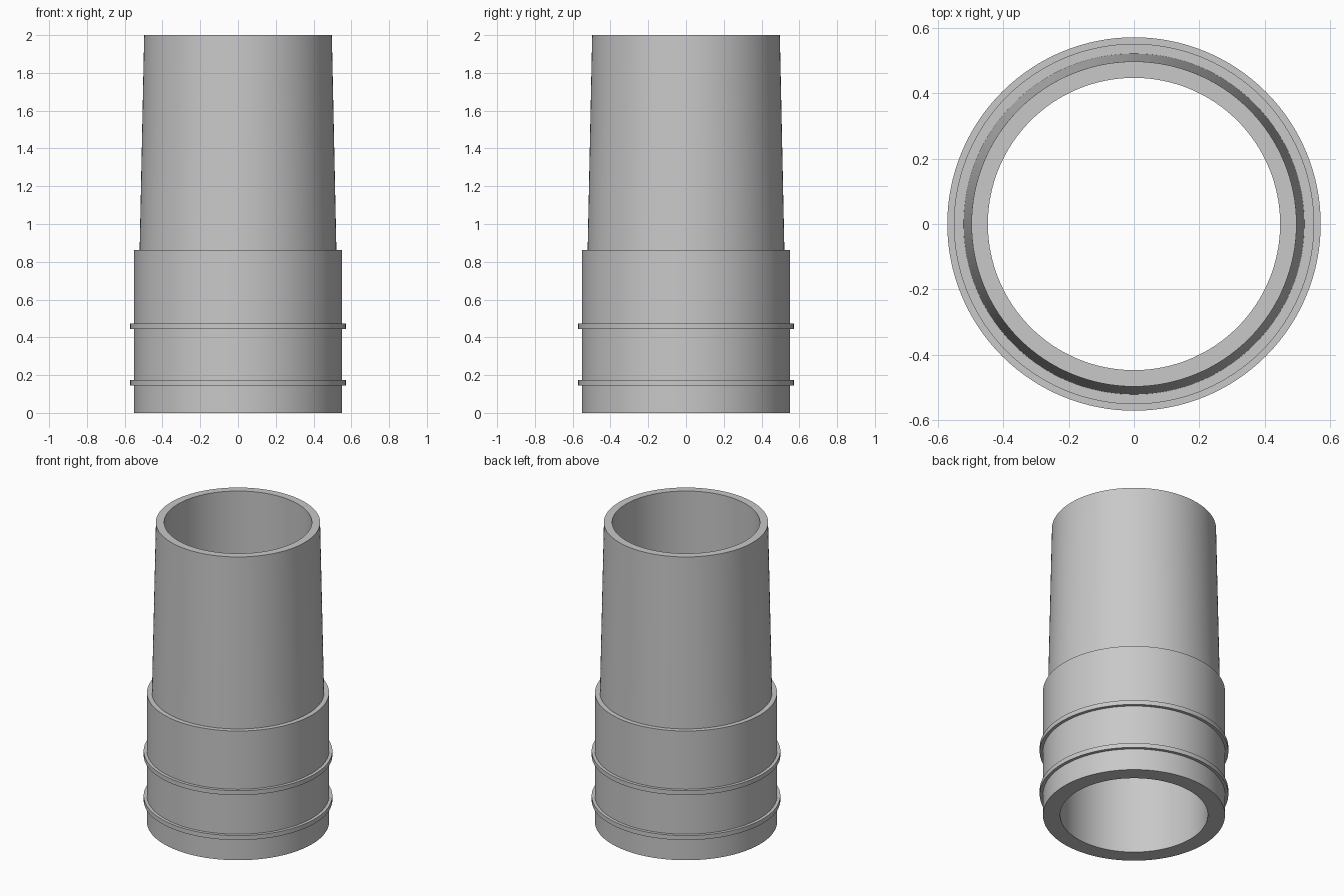
import bpy
import math

SEGMENTS = 128
BORE = 0.447          # inner radius, straight all the way through
SLEEVE = 0.551        # outer radius of the lower collar

if "Cube" in bpy.data.objects:
    bpy.data.objects.remove(bpy.data.objects["Cube"], do_unlink=True)

# Single plain grey
grey = bpy.data.materials.new("plain grey")
grey.use_nodes = True
colour = (0.58, 0.58, 0.58, 1)
grey.diffuse_color = colour
grey.node_tree.nodes["Principled BSDF"].inputs["Base Color"].default_value = colour


def lathe(name, profile):
    """Revolve a closed (radius, height) profile, listed anticlockwise, about z."""
    n = len(profile)
    verts, faces = [], []
    for s in range(SEGMENTS):
        a = 2 * math.pi * s / SEGMENTS
        verts += [(r * math.cos(a), r * math.sin(a), z) for r, z in profile]
        here, there = s * n, (s + 1) % SEGMENTS * n
        for i in range(n):
            j = (i + 1) % n
            faces.append((here + i, there + i, there + j, here + j))
    mesh = bpy.data.meshes.new(name)
    mesh.from_pydata(verts, [], faces)
    mesh.materials.append(grey)
    obj = bpy.data.objects.new(name, mesh)
    bpy.context.collection.objects.link(obj)
    bpy.ops.object.select_all(action="DESELECT")
    obj.select_set(True)
    bpy.context.view_layer.objects.active = obj
    bpy.ops.object.shade_smooth_by_angle(angle=math.radians(30))
    return obj


# Hollow body: wide collar stepping in to a tapered spout
lathe("tapered_tube", [
    (BORE, 0), (SLEEVE, 0), (SLEEVE, 0.863),
    (0.521, 0.863), (0.497, 2), (BORE, 2),
])

# Thin raised bands around the collar
for name, z in (("lower_band", 0.144), ("upper_band", 0.444)):
    lathe(name, [
        (SLEEVE - 0.01, z), (0.571, z),
        (0.571, z + 0.03), (SLEEVE - 0.01, z + 0.03),
    ])
